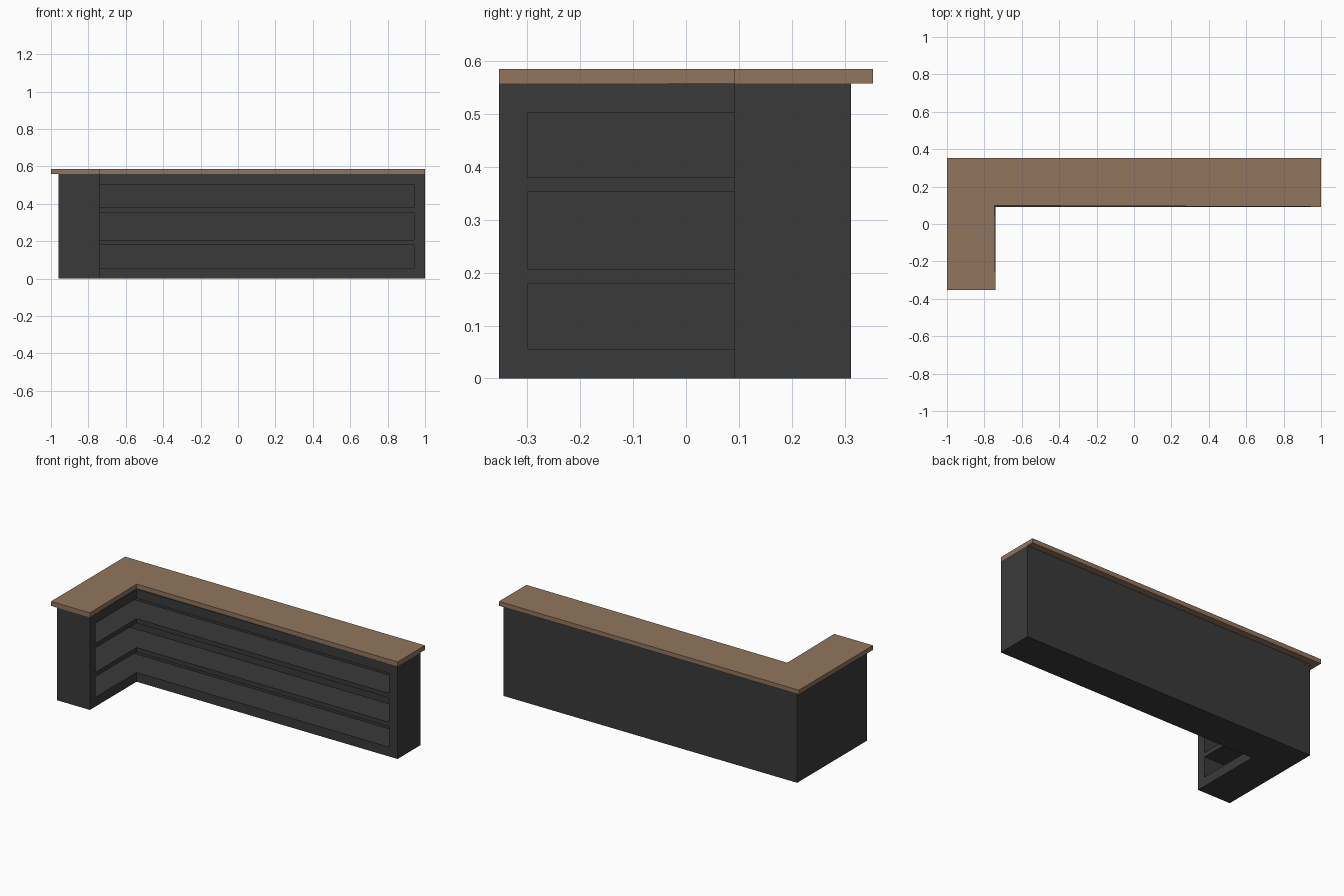
import bpy, bmesh

if "Cube" in bpy.data.objects:
    bpy.data.objects.remove(bpy.data.objects["Cube"])


def material(name, rgb):
    m = bpy.data.materials.new(name)
    m.diffuse_color = (*rgb, 1.0)
    m.use_nodes = True
    m.node_tree.nodes["Principled BSDF"].inputs["Base Color"].default_value = m.diffuse_color
    return m


def l_prisms(name, outline, spans, mat):
    """Extrude one flat outline over each (bottom, top) height span."""
    bm = bmesh.new()
    for z0, z1 in spans:
        face = bm.faces.new([bm.verts.new((x, y, z0)) for x, y in outline])
        out = bmesh.ops.extrude_face_region(bm, geom=[face])
        verts = [v for v in out["geom"] if isinstance(v, bmesh.types.BMVert)]
        bmesh.ops.translate(bm, verts=verts, vec=(0, 0, z1 - z0))
    bmesh.ops.recalc_face_normals(bm, faces=bm.faces)
    mesh = bpy.data.meshes.new(name)
    bm.to_mesh(mesh)
    bm.free()
    mesh.materials.append(mat)
    obj = bpy.data.objects.new(name, mesh)
    bpy.context.collection.objects.link(obj)
    return obj


charcoal = material("charcoal", (0.042, 0.042, 0.042))
wood = material("brown wood", (0.283, 0.178, 0.112))

# L-shaped cabinet
cabinet = l_prisms("cabinet", [
    (-0.96, -0.353), (-0.741, -0.353), (-0.741, 0.092),
    (1.0, 0.092), (1.0, 0.312), (-0.96, 0.312)], [(0, 0.558)], charcoal)

# Three open shelf bays running around the inner corner
bays = l_prisms("shelf_bay_cutter", [
    (-0.933, -0.30), (-0.69, -0.30), (-0.69, 0.04),
    (0.942, 0.04), (0.942, 0.286), (-0.933, 0.286)],
    [(0.056, 0.179), (0.206, 0.353), (0.380, 0.502)], charcoal)
bays.hide_render = True
bays.hide_viewport = True
cut = cabinet.modifiers.new("shelf_bays", "BOOLEAN")
cut.operation = "DIFFERENCE"
cut.solver = "EXACT"
cut.object = bays

# Countertop overhanging the back and left sides
l_prisms("countertop", [
    (-1.0, -0.353), (-0.741, -0.353), (-0.745, 0.099),
    (1.0, 0.092), (1.0, 0.353), (-1.0, 0.353)], [(0.558, 0.585)], wood)
